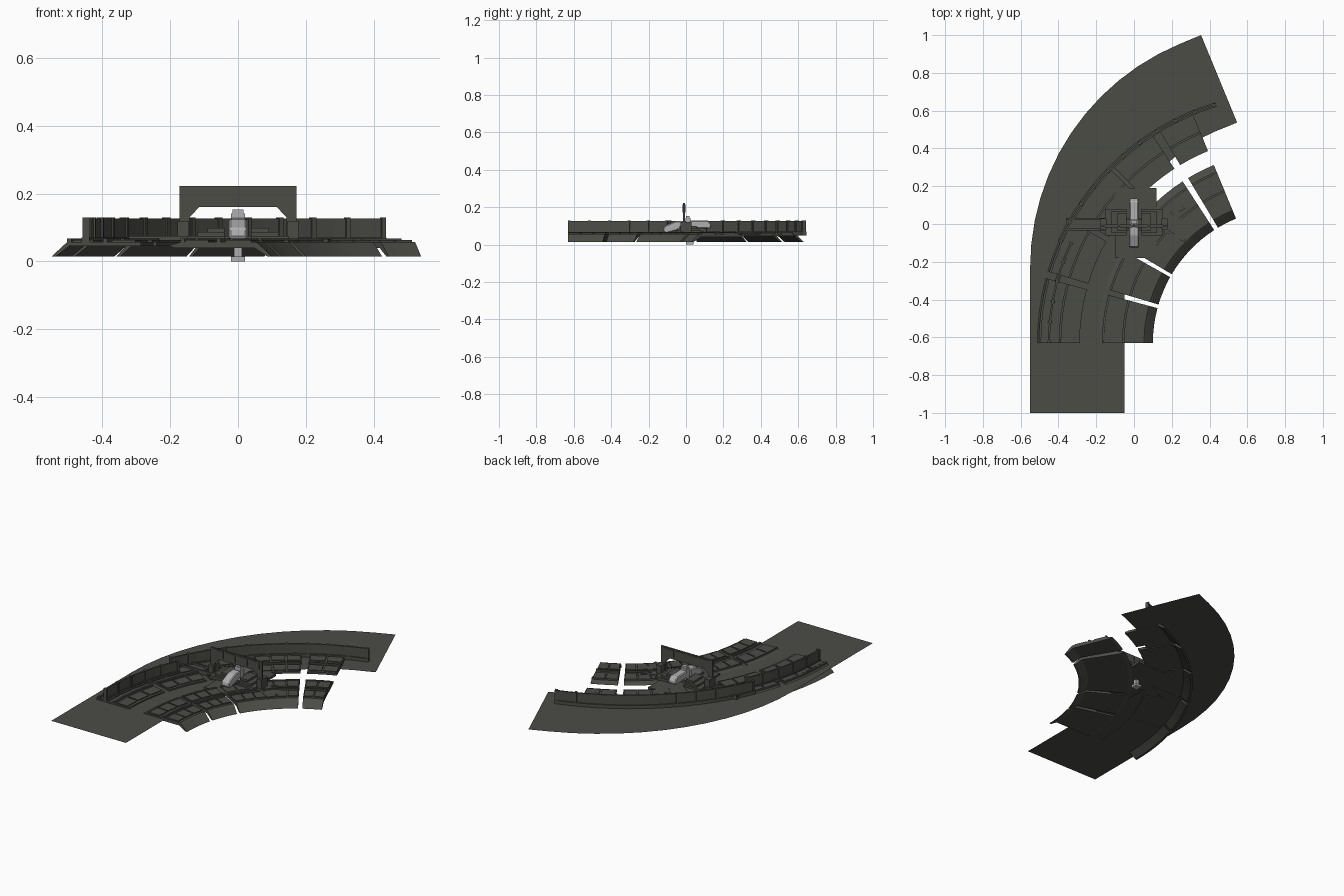
import bpy, bmesh, math
from mathutils import Vector

if "Cube" in bpy.data.objects:
    bpy.data.objects.remove(bpy.data.objects["Cube"])

def material(name, rgb):
    m = bpy.data.materials.new(name)
    m.diffuse_color = (*rgb, 1)
    m.use_nodes = True
    m.node_tree.nodes["Principled BSDF"].inputs["Base Color"].default_value = m.diffuse_color
    return m

DARK = material("dark_track_grey", (0.072, 0.072, 0.062))
LIGHT = material("light_metal_grey", (0.43, 0.43, 0.44))
END = 67.5                      # turning angle of the bend
CX, CY = 0.813, -0.63           # centre of the deck rings

def polar(r, a, cx=CX, cy=CY):
    a = math.radians(a)
    return cx - r * math.cos(a), cy + r * math.sin(a)

def finish(name, bm, mat):
    bmesh.ops.recalc_face_normals(bm, faces=bm.faces)
    me = bpy.data.meshes.new(name)
    bm.to_mesh(me)
    bm.free()
    me.materials.append(mat)
    ob = bpy.data.objects.new(name, me)
    bpy.context.collection.objects.link(ob)
    return ob

def sweep(bm, profile, a0, a1, step=3.75):
    """Sweep a closed (radius, height) profile around the bend centre."""
    n = max(1, math.ceil((a1 - a0) / step))
    rows = []
    for i in range(n + 1):
        a = a0 + (a1 - a0) * i / n
        rows.append([bm.verts.new((*polar(r, a), z)) for r, z in profile])
    k = len(profile)
    for p, q in zip(rows, rows[1:]):
        for j in range(k):
            bm.faces.new((p[j], p[(j + 1) % k], q[(j + 1) % k], q[j]))
    bm.faces.new(rows[0])
    bm.faces.new(rows[-1])

def slab(r0, r1, z0, z1):
    return [(r0, z0), (r1, z0), (r1, z1), (r0, z1)]

def extrude(bm, pts, axis, lo, hi):
    """Extrude a 2D outline along x, y or z."""
    def put(p, t):
        c = list(p)
        c.insert("xyz".index(axis), t)
        return bm.verts.new(c)
    a = [put(p, lo) for p in pts]
    b = [put(p, hi) for p in pts]
    n = len(pts)
    bm.faces.new(a)
    bm.faces.new(b[::-1])
    for i in range(n):
        bm.faces.new((a[i], a[(i + 1) % n], b[(i + 1) % n], b[i]))

def box(bm, x0, x1, y0, y1, z0, z1):
    extrude(bm, [(x0, y0), (x1, y0), (x1, y1), (x0, y1)], "z", z0, z1)

# Flat road: straight, bend, short straight
bm = bmesh.new()
RX, RY, RZ, OUT, INN = 0.733, -0.232, 0.05, 1.283, 0.783
pairs = [((-0.55, -1), (-0.05, -1))]
for i in range(13):
    a = END * i / 12
    pairs.append((polar(OUT, a, RX, RY), polar(INN, a, RX, RY)))
pairs.append(((0.355, 1.0), (0.546, 0.537)))
rows = [[bm.verts.new((*p, RZ)) for p in pr] for pr in pairs]
for p, q in zip(rows, rows[1:]):
    bm.faces.new((p[0], p[1], q[1], q[0]))
finish("road", bm, DARK)

# Deck rings with sloped skirts, split by radial gaps
outer = [(1.363, 0.015), (1.325, 0.05), (1.315, 0.058), (1.10, 0.058),
         (1.10, 0.046), (1.31, 0.046), (1.35, 0.015)]
inner = [(0.713, 0.015), (0.75, 0.05), (0.76, 0.058), (0.98, 0.058),
         (1.02, 0.046), (1.0, 0.04), (0.765, 0.04), (0.727, 0.015)]
segments = [(0, 15), (16.6, 29.3), (30.7, 44.4), (45.4, 57), (58.9, END)]
inner_segments = [(0, 15), (16.6, 29.3), (30.7, 57), (58.9, END)]
for name, prof, segs in (("outer_deck", outer, segments),
                         ("inner_deck", inner, inner_segments)):
    bm = bmesh.new()
    for a0, a1 in segs:
        sweep(bm, prof, a0, a1)
    finish(name, bm, DARK)

# Raised tiles and kerbs along the decks
bm = bmesh.new()
for bands, segs in (([(1.24, 1.30, 0.064), (1.115, 1.185, 0.063)], segments),
                    ([(0.90, 0.97, 0.064), (0.775, 0.85, 0.064)], inner_segments)):
    for a0, a1 in segs:
        n = max(2, round((a1 - a0) / 4.5))
        d = (a1 - a0) / n
        for i in range(n):
            for r0, r1, z in bands:
                sweep(bm, slab(r0, r1, 0.055, z),
                      a0 + i * d + 0.25, a0 + (i + 1) * d - 0.25, 5)
finish("deck_tiles", bm, DARK)
bm = bmesh.new()
for segs, radii in ((segments, (1.205, 1.311)), (inner_segments, (0.87, 0.977))):
    for a0, a1 in segs:
        for r in radii:
            sweep(bm, slab(r - 0.006, r + 0.006, 0.05, 0.067), a0, a1)
finish("deck_kerbs", bm, DARK)

# Barrier walls with posts
bm = bmesh.new()
for r, a0, a1, n in ((1.263, 0, 25, 5), (1.318, 24, 73.3, 10)):
    sweep(bm, slab(r - 0.005, r + 0.005, 0.05, 0.127), a0, a1)
    sweep(bm, slab(r - 0.012, r + 0.012, 0.05, 0.07), a0, a1)
    for i in range(n + 1):
        a = a0 + (a1 - a0 - 0.6) * i / n
        sweep(bm, slab(r - 0.011, r + 0.009, 0.05, 0.13), a, a + 0.6)
finish("barrier_wall", bm, DARK)

# Cross deck below the gantry: slab, rails, steps
bm = bmesh.new()
box(bm, -0.1, 0.12, -0.18, 0.19, 0.045, 0.06)
box(bm, -0.36, 0.30, -0.03, 0.03, 0.045, 0.063)
for y in (-0.03, 0.028):
    box(bm, -0.36, 0.14, y - 0.005, y + 0.005, 0.05, 0.075)
for s in (-1, 1):
    for k in range(3):
        x0, x1 = sorted((s * 0.04, s * (0.15 - 0.03 * k)))
        box(bm, x0, x1, -0.06 + 0.012 * k, 0.08 - 0.012 * k, 0.055, 0.075 + 0.012 * k)
    # diagonal braces
    a, b = Vector((0.14, s * 0.02)), Vector((0.27, s * 0.09))
    n = Vector((a.y - b.y, b.x - a.x)).normalized() * 0.008
    extrude(bm, [a + n, b + n, b - n, a - n], "z", 0.05, 0.066)
finish("cross_deck", bm, DARK)

# Gantry arch with raised panels
bm = bmesh.new()
half = [(0.172, 0.055), (0.172, 0.222)]
opening = [(0.115, 0.16), (0.143, 0.13), (0.143, 0.055)]
outline = half + [(-x, z) for x, z in half[::-1]] \
    + [(-x, z) for x, z in opening[::-1]] + opening
extrude(bm, outline, "y", -0.016, -0.006)
for i in range(4):
    x = -0.12 + 0.08 * i
    extrude(bm, [(x - 0.034, 0.172), (x + 0.034, 0.172), (x + 0.034, 0.216),
                 (x - 0.034, 0.216)], "y", -0.0185, -0.0035)
for s in (-1, 1):
    x0, x1 = sorted((s * 0.145, s * 0.178))
    box(bm, x0, x1, -0.03, 0.03, 0.05, 0.12)
finish("gantry", bm, DARK)

# Light metal device hung in the middle: front pod, rear pod, neck, foot
bm = bmesh.new()
extrude(bm, [(-0.125, 0.07), (-0.105, 0.062), (-0.01, 0.085), (-0.01, 0.128),
             (-0.06, 0.125), (-0.12, 0.098)], "x", -0.026, 0.026)
extrude(bm, [(0.02, 0.09), (0.13, 0.085), (0.137, 0.105), (0.12, 0.128),
             (0.02, 0.13)], "x", -0.024, 0.024)
bmesh.ops.bevel(bm, geom=bm.edges[:], offset=0.005, segments=1, affect='EDGES')
box(bm, -0.02, 0.02, -0.003, 0.025, 0.06, 0.142)
box(bm, -0.016, 0.016, 0.0, 0.02, 0.142, 0.154)
box(bm, -0.02, 0.02, 0.0, 0.04, 0.0, 0.014)
box(bm, -0.012, 0.012, 0.008, 0.032, 0.014, 0.065)
finish("hanging_device", bm, LIGHT)
